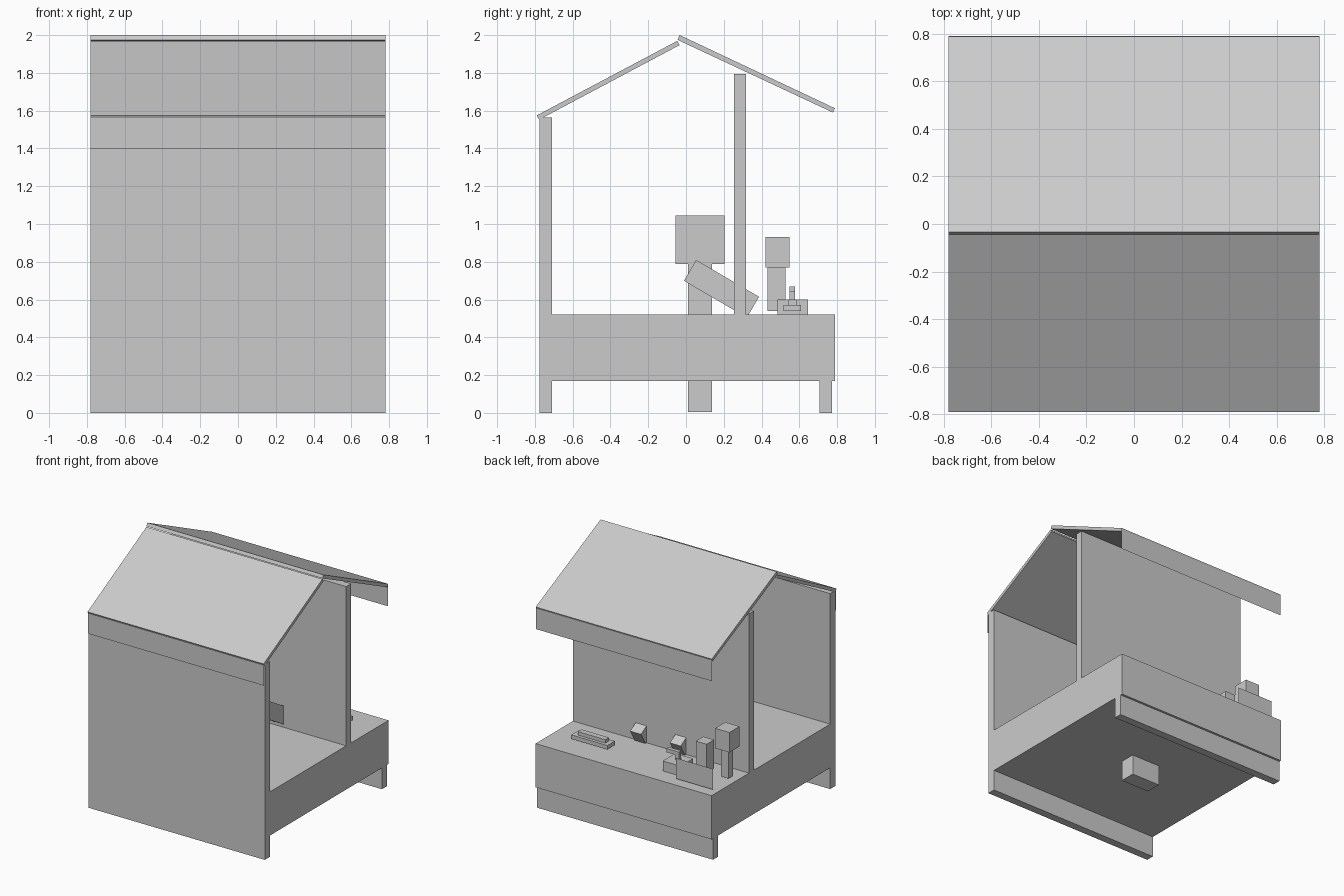
import bpy
from math import radians
from mathutils import Matrix, Vector

if "Cube" in bpy.data.objects:
    bpy.data.objects.remove(bpy.data.objects["Cube"])

W = 0.78  # half width of the booth


def mesh(name, verts, faces):
    me = bpy.data.meshes.new(name)
    me.from_pydata(verts, [], faces)
    ob = bpy.data.objects.new(name, me)
    bpy.context.collection.objects.link(ob)
    return ob


def prism(name, profile, x0, x1):
    """Extrude a (y, z) profile, counter-clockwise seen from +x, along x."""
    n = len(profile)
    verts = [(x, y, z) for x in (x0, x1) for y, z in profile]
    faces = [tuple(reversed(range(n))), tuple(range(n, 2 * n))]
    faces += [(i, (i + 1) % n, n + (i + 1) % n, n + i) for i in range(n)]
    return mesh(name, verts, faces)


def box(name, x, y, z):
    return prism(name, [(y[0], z[0]), (y[1], z[0]), (y[1], z[1]), (y[0], z[1])], *x)


def panel(name, x, y, z):
    """Paper-thin upright sheet facing the back or front."""
    return mesh(name, [(x[0], y, z[0]), (x[1], y, z[0]), (x[1], y, z[1]), (x[0], y, z[1])],
                [(0, 1, 2, 3)])


full = (-W, W)

# Booth structure
box("front_wall", full, (-0.775, -0.71), (0, 1.565))
box("counter_base", full, (-0.71, 0.79), (0.17, 0.52))
box("back_foot", full, (0.707, 0.772), (0, 0.17))
box("partition_wall", full, (0.255, 0.317), (0.52, 1.795))

# Roof slabs and the hanging valances
prism("front_roof", [(-0.79, 1.575), (-0.778, 1.552), (-0.034, 1.947), (-0.045, 1.97)], *full)
prism("back_roof", [(-0.045, 1.975), (0.778, 1.59), (0.788, 1.613), (-0.033, 2.0)], *full)
panel("front_valance", full, -0.787, (1.40, 1.56))
panel("back_valance", full, 0.785, (1.435, 1.60))

# Blocky attendant standing inside the booth
box("attendant_head", (-0.128, 0.128), (-0.055, 0.205), (0.788, 1.045))
box("attendant_body", (-0.128, 0.128), (0.01, 0.138), (0.40, 0.788))
for side, s in (("left", -1), ("right", 1)):
    x = sorted((0.0, s * 0.128))
    box(side + "_leg", x, (0.01, 0.138), (0.005, 0.40))
    x = sorted((s * 0.128, s * 0.224))
    arm = box(side + "_arm", x, (-0.064, 0.064), (-0.193, 0.193))
    arm.data.transform(Matrix.Translation(Vector((0, 0.188, 0.657)))
                       @ Matrix.Rotation(radians(59.6), 4, 'X'))

# Goods on the counter: tray
box("tray", (0.27, 0.59), (0.515, 0.61), (0.54, 0.572))
box("tray_top", (0.305, 0.548), (0.54, 0.585), (0.572, 0.60))

# Small machine with bent spout
box("machine_base", (-0.403, -0.246), (0.485, 0.645), (0.52, 0.60))
box("spout_post", (-0.34, -0.31), (0.547, 0.577), (0.60, 0.64))
box("spout_arm", (-0.34, -0.23), (0.547, 0.577), (0.64, 0.67))

# Canister, lamp and menu card
box("canister", (-0.552, -0.457), (0.432, 0.527), (0.54, 0.77))
box("lamp_post", (-0.737, -0.672), (0.455, 0.515), (0.54, 0.77))
box("lamp_head", (-0.768, -0.642), (0.42, 0.547), (0.77, 0.93))
panel("menu_card", (-0.745, -0.42), 0.725, (0.535, 0.70))
